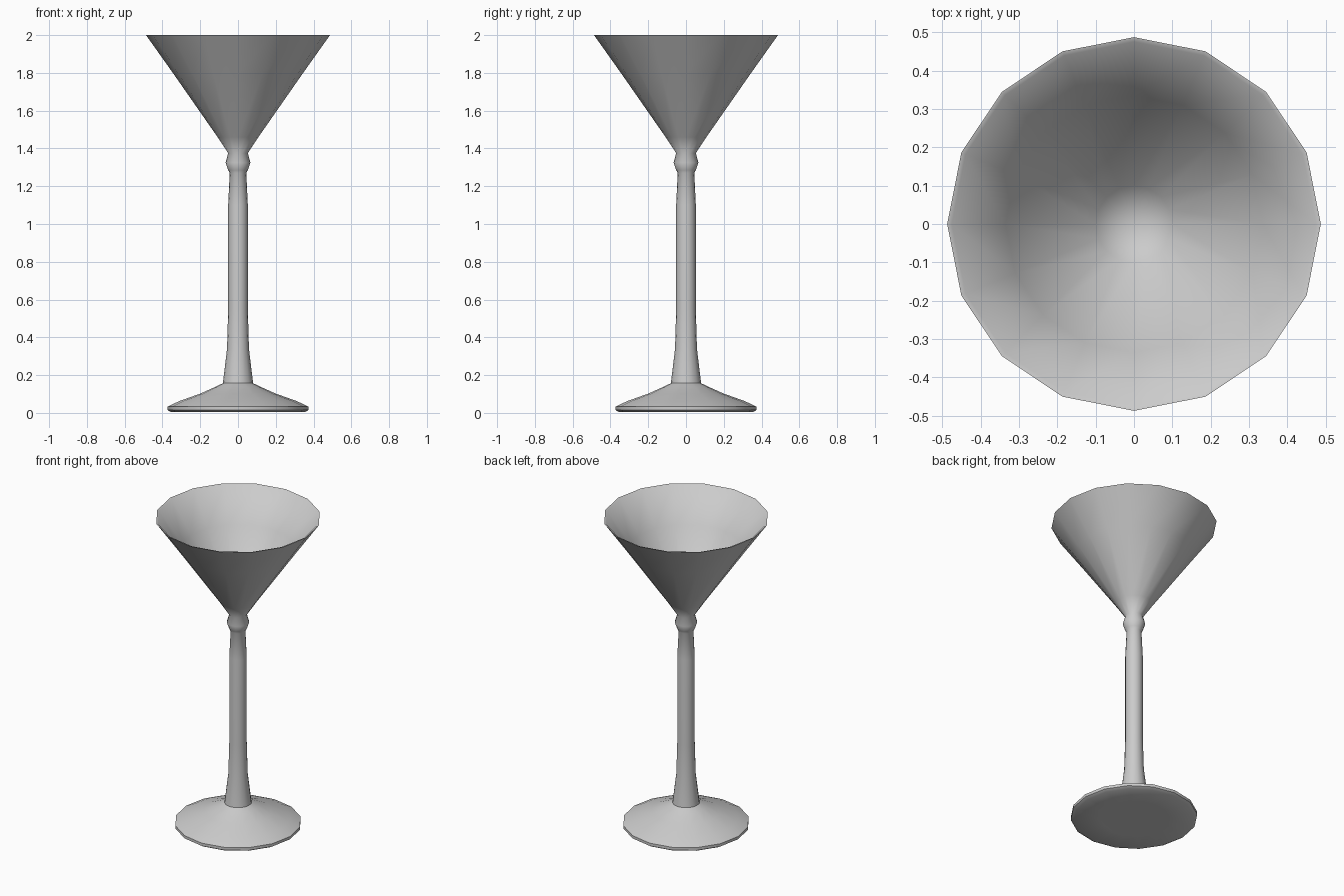
import bpy, bmesh
from math import cos, sin, pi, radians

if "Cube" in bpy.data.objects:
    bpy.data.objects.remove(bpy.data.objects["Cube"])

SIDES = 16

def lathe(name, profile):
    """Spin a (radius, height) profile around z; radius 0 makes a pole."""
    bm = bmesh.new()
    rings = []
    for r, z in profile:
        if r == 0:
            rings.append([bm.verts.new((0, 0, z))] * SIDES)
        else:
            rings.append([bm.verts.new((r * cos(2 * pi * i / SIDES), r * sin(2 * pi * i / SIDES), z))
                          for i in range(SIDES)])
    for a, b in zip(rings, rings[1:]):
        for i in range(SIDES):
            j = (i + 1) % SIDES
            bm.faces.new(dict.fromkeys((a[i], a[j], b[j], b[i])))
    bmesh.ops.recalc_face_normals(bm, faces=bm.faces)
    mesh = bpy.data.meshes.new(name)
    bm.to_mesh(mesh)
    bm.free()
    obj = bpy.data.objects.new(name, mesh)
    bpy.context.collection.objects.link(obj)
    bpy.context.view_layer.objects.active = obj
    obj.select_set(True)
    bpy.ops.object.shade_smooth_by_angle(angle=radians(50))
    obj.select_set(False)
    return obj

# One continuous surface: foot, stem, knob, outer bowl, rim, inner bowl
foot = [(0, 0.008), (0.2, 0.006), (0.355, 0.004), (0.373, 0.015), (0.373, 0.033),
        (0.31, 0.063), (0.2, 0.102), (0.12, 0.138)]
stem = [(0.08, 0.157), (0.058, 0.34), (0.052, 0.55), (0.052, 1.10), (0.044, 1.27)]
knob = [(0.052, 1.285), (0.066, 1.325), (0.052, 1.375)]
bowl = [(0.108, 1.46), (0.345, 1.80), (0.487, 2.0), (0.475, 1.997),
        (0.335, 1.80), (0.10, 1.465), (0, 1.42)]
lathe("cocktail_glass", foot + stem + knob + bowl)
